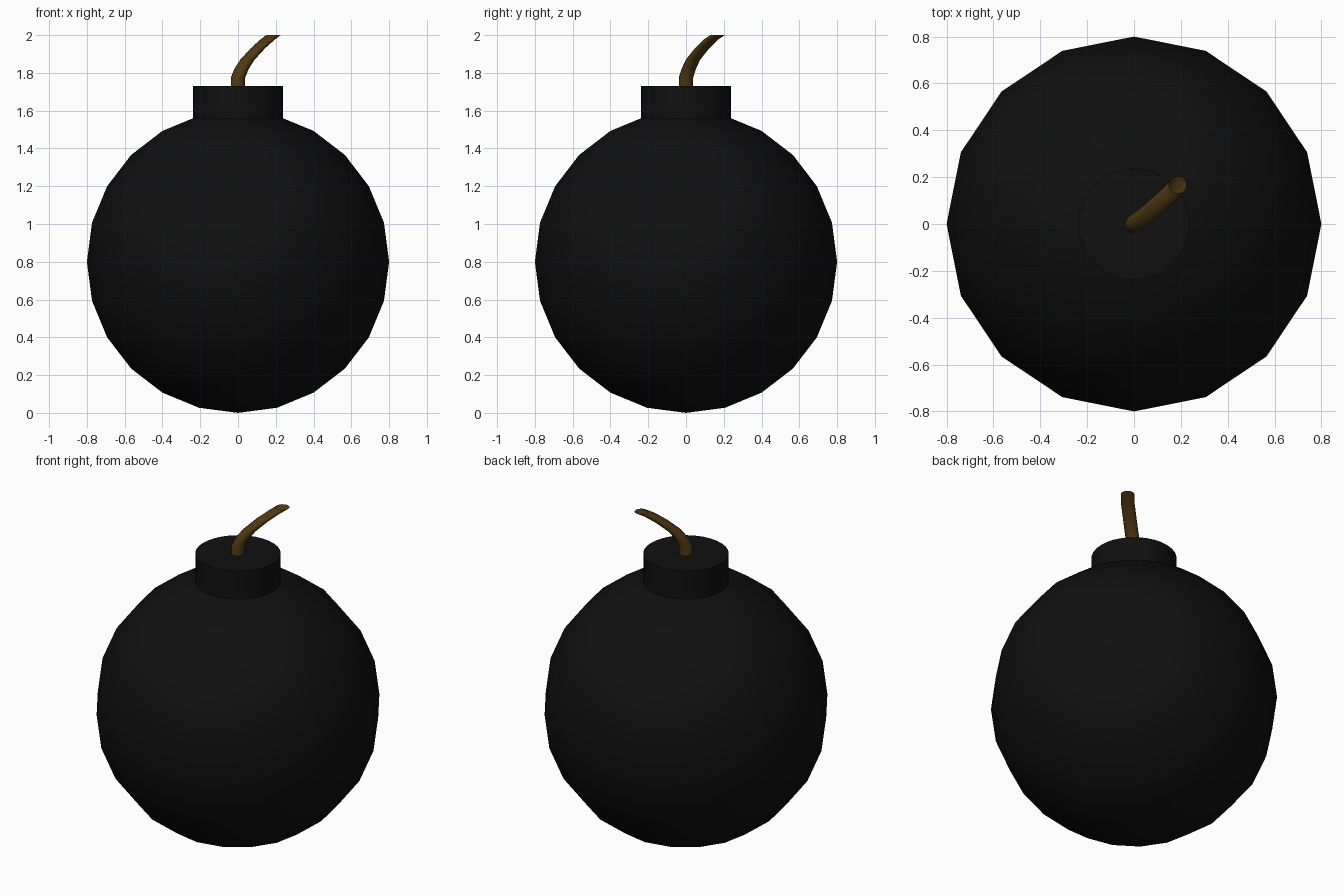
import bpy, bmesh, math

if "Cube" in bpy.data.objects:
    bpy.data.objects.remove(bpy.data.objects["Cube"])


def material(name, color):
    m = bpy.data.materials.new(name)
    m.diffuse_color = (*color, 1)
    m.use_nodes = True
    m.node_tree.nodes["Principled BSDF"].inputs["Base Color"].default_value = m.diffuse_color
    return m


black = material("black_iron", (0.005, 0.005, 0.005))
brown = material("brown_cord", (0.08, 0.04, 0.006))


def finish(obj, name, mat, angle):
    obj.name = name
    obj.data.materials.append(mat)
    bpy.ops.object.select_all(action='DESELECT')
    bpy.context.view_layer.objects.active = obj
    obj.select_set(True)
    bpy.ops.object.shade_smooth_by_angle(angle=math.radians(angle))


# round low-poly body
bpy.ops.mesh.primitive_uv_sphere_add(segments=16, ring_count=12, radius=0.8,
                                     location=(0, 0, 0.8))
finish(bpy.context.object, "body", black, 60)

# neck collar on top, sunk into the body
bpy.ops.mesh.primitive_cylinder_add(vertices=32, radius=0.238, depth=0.33,
                                    location=(0, 0, 1.565))
finish(bpy.context.object, "neck", black, 40)

# bent fuse: level rings shifted along a path, open at the tip
path = [(0, 0, 1.70), (0, 0, 1.775), (0.018, 0.014, 1.82), (0.05, 0.037, 1.87),
        (0.105, 0.085, 1.93), (0.155, 0.13, 1.975), (0.187, 0.167, 2.0)]
sides, radius = 16, 0.038
bm = bmesh.new()
rings = []
for x, y, z in path:
    rings.append([bm.verts.new((x + radius * math.cos(2 * math.pi * i / sides),
                                y + radius * math.sin(2 * math.pi * i / sides), z))
                  for i in range(sides)])
for a, b in zip(rings, rings[1:]):
    for i in range(sides):
        j = (i + 1) % sides
        bm.faces.new((a[i], a[j], b[j], b[i]))
mesh = bpy.data.meshes.new("fuse")
bm.to_mesh(mesh)
bm.free()
fuse = bpy.data.objects.new("fuse", mesh)
bpy.context.collection.objects.link(fuse)
finish(fuse, "fuse", brown, 60)
